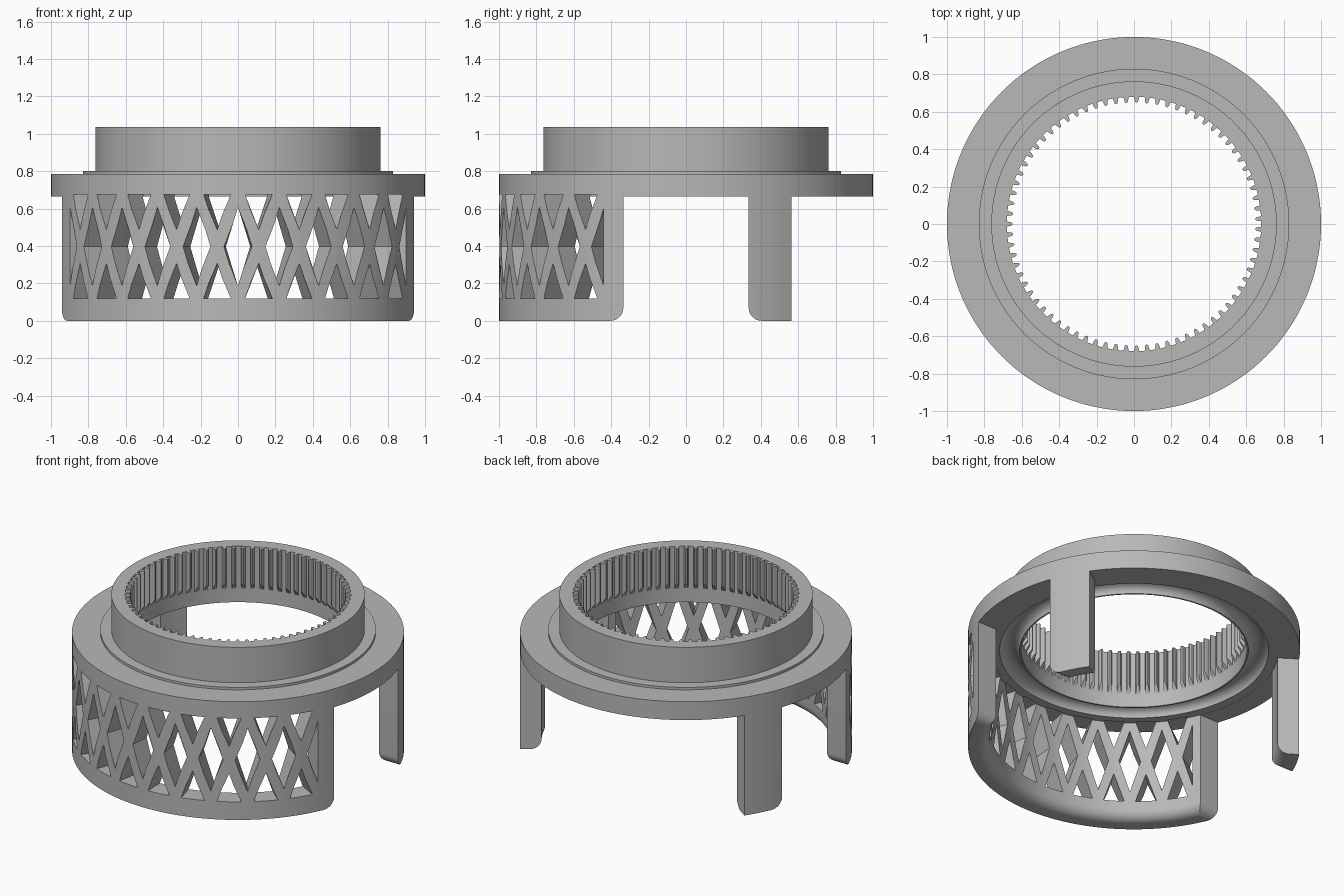
import bpy, bmesh
from math import sin, cos, pi, radians, tau

if "Cube" in bpy.data.objects:
    bpy.data.objects.remove(bpy.data.objects["Cube"])

SEGMENTS = 144
FLANGE_Z = 0.664
WALL_R = 0.87
TEETH = 75

grey = bpy.data.materials.new("plain grey")
grey.use_nodes = True
grey.diffuse_color = (0.48, 0.48, 0.48, 1)
grey.node_tree.nodes["Principled BSDF"].inputs["Base Color"].default_value = grey.diffuse_color


def loft(bm, loops, closed=False):
    """Bridge equal point loops; cap the ends unless the loops form a ring."""
    rows = [[bm.verts.new(p) for p in loop] for loop in loops]
    count = len(rows[0])
    pairs = list(zip(rows, rows[1:]))
    if closed:
        pairs.append((rows[-1], rows[0]))
    else:
        bm.faces.new(rows[0])
        bm.faces.new(rows[-1])
    for a, b in pairs:
        for i in range(count):
            j = (i + 1) % count
            bm.faces.new((a[i], a[j], b[j], b[i]))


def finish(bm, name):
    bmesh.ops.recalc_face_normals(bm, faces=bm.faces)
    mesh = bpy.data.meshes.new(name)
    bm.to_mesh(mesh)
    bm.free()
    mesh.materials.append(grey)
    obj = bpy.data.objects.new(name, mesh)
    bpy.context.collection.objects.link(obj)
    return obj


def activate(obj):
    bpy.ops.object.select_all(action="DESELECT")
    obj.select_set(True)
    bpy.context.view_layer.objects.active = obj


def cut(obj, cutter):
    cutter.hide_render = True
    activate(obj)
    mod = obj.modifiers.new("cut", "BOOLEAN")
    mod.operation = "DIFFERENCE"
    mod.solver = "EXACT"
    mod.object = cutter
    bpy.ops.object.modifier_apply(modifier=mod.name)
    bpy.data.objects.remove(cutter)


def arc(cx, cz, rx, rz, start, end, steps=8):
    angles = [radians(start + (end - start) * i / steps) for i in range(steps + 1)]
    return [(cx + rx * cos(a), cz + rz * sin(a)) for a in angles]


# Housing: skirt, flange, lip and collar turned from one profile
profile = [(0.68, 1.037), (0.763, 1.037), (0.763, 0.802), (0.83, 0.802),
           (0.83, 0.786), (1, 0.786), (1, FLANGE_Z), (1, 0)]
profile += arc(WALL_R + 0.07, 0.07, 0.07, 0.07, 270, 180)
profile += [(WALL_R, FLANGE_Z + 0.001)]
profile += arc(0.75, FLANGE_Z + 0.001, 0.06, 0.05, 0, 180, 12)
profile += [(0.68, FLANGE_Z + 0.001)]
bm = bmesh.new()
loft(bm, [[(r * cos(a), r * sin(a), z) for r, z in profile]
          for a in (tau * i / SEGMENTS for i in range(SEGMENTS))], closed=True)
housing = finish(bm, "housing")

# Side gaps with rounded lower corners
half = arc(-0.405, 0.07, 0.07, 0.07, 0, -90)
side = [(-0.335, FLANGE_Z)] + half + [(-0.405, -0.1)]
side += [(-y, z) for y, z in reversed(side)]
bm = bmesh.new()
loft(bm, [[(x, y, z) for y, z in side] for x in (-1.2, 1.2)])
cut(housing, finish(bm, "side_gap_cutter"))

# Rear gap, leaving two back legs
cx, cy = 2 * cos(radians(34.4)), 2 * sin(radians(34.4))
bm = bmesh.new()
loft(bm, [[(x, y, z) for x, y in ((0, 0), (cx, cy), (0, 3), (-cx, cy))]
          for z in (-0.1, FLANGE_Z)])
cut(housing, finish(bm, "rear_gap_cutter"))

# Lattice openings: rows of triangles and diamonds around the front
PITCH = radians(12.78)
TOP, MID, BOTTOM = 0.675, 0.397, 0.12
openings = []
for i in range(10):
    a = (i - 4.5) * PITCH
    openings.append([(a - 0.073, TOP), (a + 0.073, TOP), (a, MID + 0.09)])
    openings.append([(a - 0.073, BOTTOM), (a + 0.073, BOTTOM), (a, MID - 0.09)])
for i in range(-5, 6):
    a = i * PITCH
    shape = [(a, MID + 0.21), (a + 0.075, MID), (a, MID - 0.21), (a - 0.075, MID)]
    if i == 5:
        shape.pop(1)
    elif i == -5:
        shape.pop(3)
    openings.append(shape)
bm = bmesh.new()
for shape in openings:
    loft(bm, [[(r * sin(a), -r * cos(a), z) for a, z in shape] for r in (0.86, 1.1)])
cut(housing, finish(bm, "lattice_cutter"))

# Internal gear teeth with tapered lower ends
bm = bmesh.new()
for i in range(TEETH):
    a = tau * (i + 0.5) / TEETH
    outline = [(0.685, -0.021), (0.668, -0.017), (0.655, -0.013), (0.649, -0.006),
               (0.649, 0.006), (0.655, 0.013), (0.668, 0.017), (0.685, 0.021)]
    loops = []
    for low in (True, False):
        loops.append([(r * cos(a + t), r * sin(a + t),
                       0.75 + (0.685 - r) * 1.5 if low else 1.0365) for r, t in outline])
    loft(bm, loops)
teeth = finish(bm, "gear_teeth")

for obj in (housing, teeth):
    activate(obj)
    bpy.ops.object.shade_smooth_by_angle(angle=radians(25))
